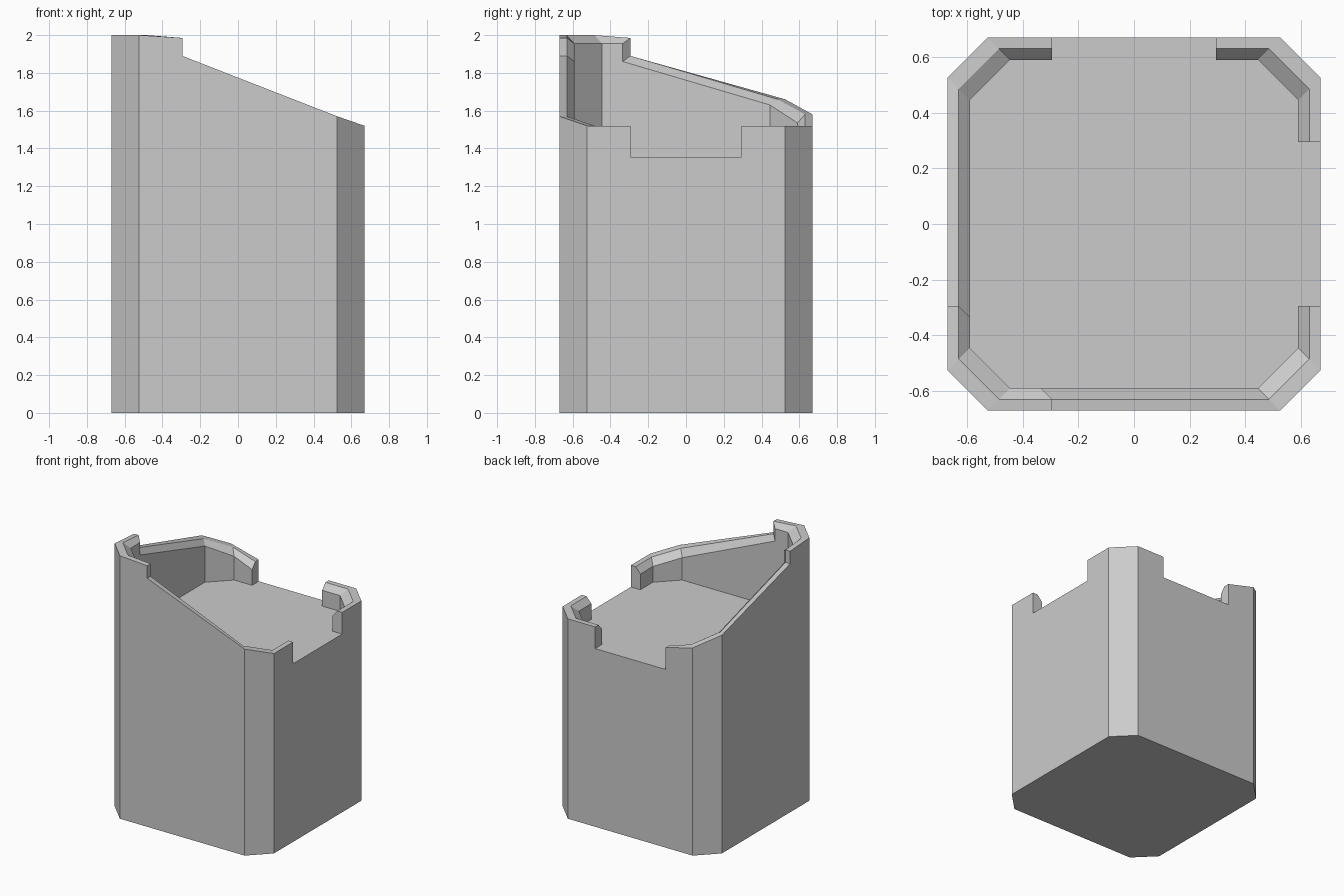
import bpy, bmesh

if "Cube" in bpy.data.objects:
    bpy.data.objects.remove(bpy.data.objects["Cube"])

FLOOR = 1.355
W, C, N = 0.67, 0.525, 0.295   # half width, corner chamfer start, notch / step position

# Rim stations, counter-clockwise from the front right corner: x, y, top height
rim = [
    (W, -C, 1.52), (W, -N, 1.52), (W, -N, FLOOR), (W, N, FLOOR), (W, N, 1.52), (W, C, 1.52),
    (C, W, 1.52), (N, W, 1.52), (N, W, FLOOR), (-N, W, FLOOR), (-N, W, 1.52), (-C, W, 1.58),
    (-W, C, 1.66), (-W, -N, 1.89), (-W, -N, 1.985), (-W, -C, 2.0),
    (-C, -W, 2.0), (-N, -W, 1.985), (-N, -W, 1.89), (C, -W, 1.57),
]
count = len(rim)


def inset(x, y, d, shift=0.0):
    def move(v):
        amount = d if abs(v) > 0.5 else shift
        return v - amount if v > 0 else v + (amount if abs(v) > 0.5 else -amount)
    return move(x), move(y)


bm = bmesh.new()
columns = []
for x, y, z in rim:
    low = z == FLOOR
    step = abs(x) != C and abs(y) != C and z > 1.8
    drop = 0 if low else 0.03 if 1.6 < z < 1.99 else 0.045
    inner = inset(x, y, 0.08, 0.04 if step else 0)
    columns.append({
        "base": bm.verts.new((x, y, 0)),
        "outer": bm.verts.new((x, y, z)),
        "mid": bm.verts.new((*inset(x, y, 0.04), z)),
        "inner": bm.verts.new((*inner, z - drop)),
        "floor": bm.verts.new((*inner, FLOOR)),
        "corner": C in (abs(x), abs(y)), "low": low,
    })

# Rim top, inner bevel and notch / step ends
for i in range(count):
    a, b = columns[i], columns[(i + 1) % count]
    for p, q in (("outer", "mid"), ("mid", "inner")):
        bm.faces.new((a[p], b[p], b[q], a[q]))

# Outer walls and inner walls, one face per flat side
corners = [i for i in range(count) if columns[i]["corner"]]
for k, start in enumerate(corners):
    end = corners[(k + 1) % len(corners)]
    length = (end - start) % count
    side = [columns[(start + j) % count] for j in range(length + 1)]
    bm.faces.new([side[0]["base"], side[-1]["base"]] + [c["outer"] for c in reversed(side)])
    run = []
    for c in side + [None]:
        if c and not c["low"]:
            run.append(c)
        elif run:
            bm.faces.new([run[0]["floor"], run[-1]["floor"]] + [r["inner"] for r in reversed(run)])
            run = []

# Inside floor and underside
ring = [c for i, c in enumerate(columns)
        if c["corner"] or c["low"]]
bm.faces.new([c["floor"] for c in ring])
bm.faces.new([columns[i]["base"] for i in reversed(corners)])

loose = [v for v in bm.verts if not v.link_faces]
bmesh.ops.delete(bm, geom=loose, context="VERTS")
bmesh.ops.remove_doubles(bm, verts=bm.verts[:], dist=0.0005)
bmesh.ops.recalc_face_normals(bm, faces=bm.faces[:])

mesh = bpy.data.meshes.new("tower_block")
bm.to_mesh(mesh)
bm.free()
bpy.context.collection.objects.link(bpy.data.objects.new("tower_block", mesh))
